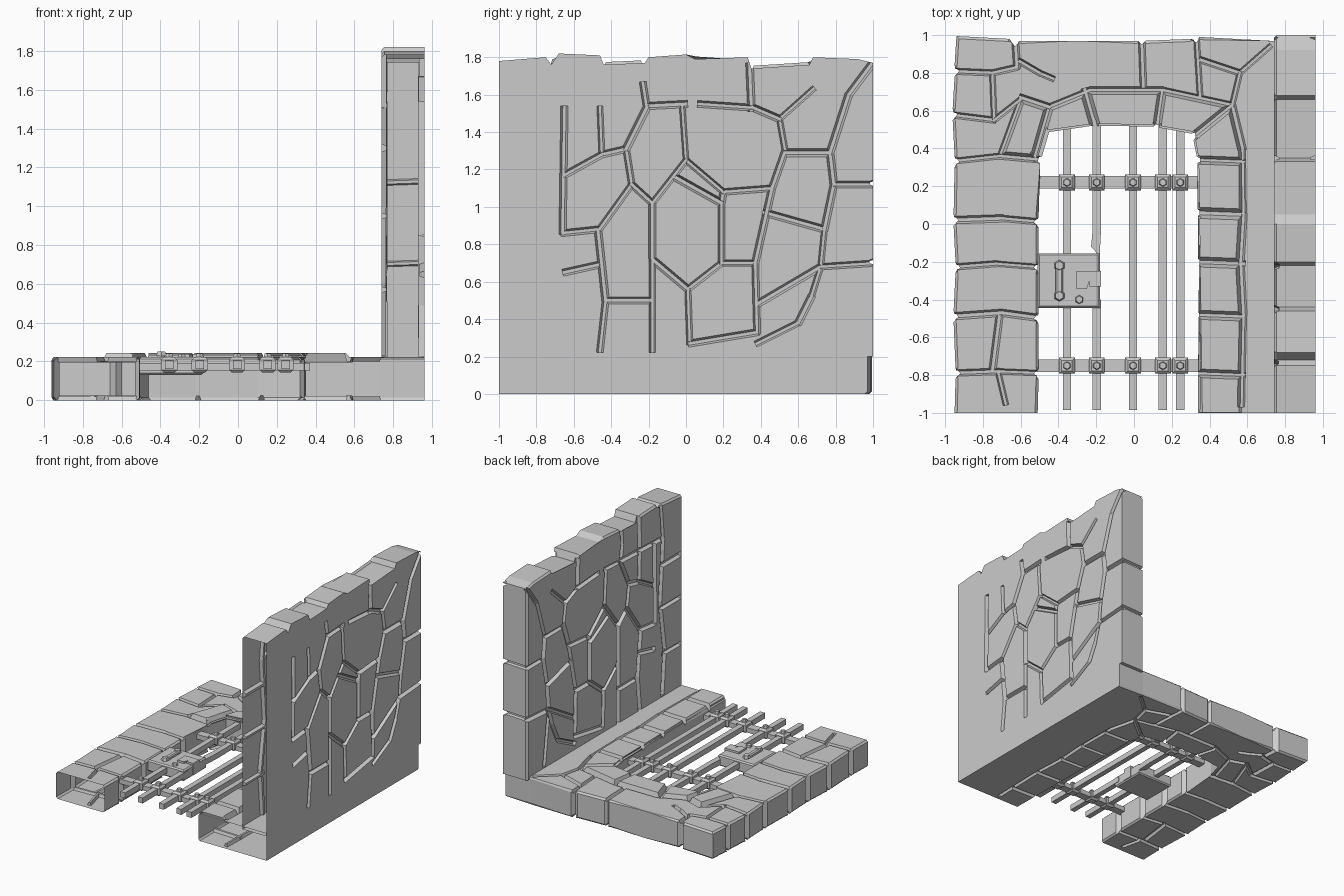
import bpy, bmesh, random
from mathutils import Vector

random.seed(4)


def make(name, bm):
    bmesh.ops.recalc_face_normals(bm, faces=bm.faces[:])
    me = bpy.data.meshes.new(name)
    bm.to_mesh(me)
    bm.free()
    ob = bpy.data.objects.new(name, me)
    bpy.context.scene.collection.objects.link(ob)
    return ob


def prism(name, pts, w0, w1, place, chamfer=None, size=0.014):
    """Extrude a 2D outline between w0 and w1; chamfer picks cap edges to soften."""
    bm = bmesh.new()
    a = [bm.verts.new(place(u, v, w0)) for u, v in pts]
    b = [bm.verts.new(place(u, v, w1)) for u, v in pts]
    bm.faces.new(a)
    bm.faces.new(b)
    for i in range(len(pts)):
        j = (i + 1) % len(pts)
        bm.faces.new((a[i], a[j], b[j], b[i]))
    if chamfer:
        caps = set(a), set(b)
        es = [e for e in bm.edges if any(set(e.verts) <= c for c in caps)
              and chamfer((e.verts[0].co + e.verts[1].co) / 2)]
        bmesh.ops.bevel(bm, geom=es, offset=size, segments=1, affect='EDGES', clamp_overlap=True)
    return make(name, bm)


def volume(me):
    bm = bmesh.new()
    bm.from_mesh(me)
    v = bm.calc_volume()
    bm.free()
    return v


def combine(ob, tool, op, low, high):
    """Apply a boolean, keeping it only when the volume changes plausibly."""
    v = volume(ob.data)
    for solver in ('MANIFOLD', 'EXACT'):
        m = ob.modifiers.new("cut", 'BOOLEAN')
        m.operation, m.solver, m.object = op, solver, tool
        dg = bpy.context.evaluated_depsgraph_get()
        me = bpy.data.meshes.new_from_object(ob.evaluated_get(dg))
        ob.modifiers.clear()
        if low * v <= volume(me) <= high * v:
            ob.data = me
            break
    bpy.data.objects.remove(tool)


def carve(ob, lines, place, width=0.017, depth=0.03):
    """Cut tapered mortar grooves; segments that do not touch are cut together."""
    groups = []
    for line in lines:
        for p, q in zip(line, line[1:]):
            p, q = Vector(p), Vector(q)
            g = 0.045
            r = (min(p.x, q.x) - g, max(p.x, q.x) + g, min(p.y, q.y) - g, max(p.y, q.y) + g)
            for grp in groups:
                if all(r[1] < s[0] or s[1] < r[0] or r[3] < s[2] or s[3] < r[2] for s, _, _ in grp):
                    grp.append((r, p, q))
                    break
            else:
                groups.append([(r, p, q)])
    for grp in groups:
        bm = bmesh.new()
        for _, p, q in grp:
            d = (q - p).normalized()
            n = Vector((-d.y, d.x))
            dep = depth * random.uniform(0.85, 1.1)
            top = random.uniform(0.028, 0.034)
            hw = width * random.uniform(0.85, 1.15)
            vs = []
            for c in (p - d * 0.009, q + d * 0.009):
                for s, w, h in ((-1, top, 1.7), (1, top, 1.7), (1, -dep, 0.5), (-1, -dep, 0.5)):
                    k = c + n * s * hw * h
                    vs.append(bm.verts.new(place(k.x, k.y, w)))
            for f in ((0, 1, 2, 3), (7, 6, 5, 4), (0, 4, 5, 1), (1, 5, 6, 2), (2, 6, 7, 3), (3, 7, 4, 0)):
                bm.faces.new([vs[i] for i in f])
        combine(ob, make("cutter", bm), 'DIFFERENCE', 0.95, 0.99999)


def open_end(ob):
    """The -y end of the masonry is an open shell."""
    bm = bmesh.new()
    bm.from_mesh(ob.data)
    gone = [f for f in bm.faces if f.normal.y < -0.9 and f.calc_center_median().y < -0.985]
    bmesh.ops.delete(bm, geom=gone, context='FACES')
    bm.to_mesh(ob.data)
    bm.free()


# Floor masonry: outline with a notch at each stone joint
flat = lambda u, v, w: (u, v, w)
outline = [(0.96, -1), (0.96, 0.97), (0.72, 0.97), (0.35, 0.99), (0.33, 0.96), (0.3, 0.98), (0.06, 0.97),
           (0.04, 0.95), (0.02, 0.97), (-0.3, 0.97), (-0.6, 0.97), (-0.63, 0.94), (-0.66, 0.98), (-0.94, 0.995)]
for y, x in ((0.81, -0.95), (0.58, -0.96), (0.33, -0.95), (0.02, -0.955), (-0.23, -0.945), (-0.49, -0.955), (-0.79, -0.945)):
    outline += [(x, y + 0.03), (x + 0.025, y), (x, y - 0.03)]
outline += [(-0.95, -1), (-0.51, -1)]
for y in (-0.79, -0.5, -0.23, 0.01):
    outline += [(-0.505, y - 0.03), (-0.53, y), (-0.505, y + 0.03)]
outline += [(-0.51, 0.33), (-0.46, 0.5), (-0.22, 0.52), (0.1, 0.53), (0.32, 0.49), (0.35, 0.34), (0.34, -1)]
floor = prism("floor_masonry", outline, 0, 0.222, flat, lambda c: c.y > -0.99 and c.x < 0.95)

# Raised arch and jamb ring
ring = [(0.348, -0.997), (0.356, 0.35), (0.33, 0.5), (0.1, 0.54), (-0.22, 0.53), (-0.47, 0.51), (-0.55, 0.35),
        (-0.7, 0.36), (-0.6, 0.66), (-0.45, 0.62), (-0.23, 0.7), (0.15, 0.7), (0.52, 0.62), (0.57, 0.4), (0.57, -0.997)]
combine(floor, prism("ring", ring, 0.19, 0.243, flat, lambda c: c.z > 0.2 and c.y > -0.99), 'UNION', 1.0001, 1.1)

joints = [
    [(-0.98, 0.81), (-0.75, 0.8), (-0.74, 0.55), (-0.98, 0.58)],
    [(-0.63, 1), (-0.62, 0.83), (-0.75, 0.8)],
    [(-0.62, 0.87), (-0.5, 0.8), (-0.43, 0.77)],
    [(-0.74, 0.55), (-0.6, 0.66), (-0.71, 0.36)],
    [(-0.98, 0.33), (-0.71, 0.36), (-0.49, 0.34)],
    [(-0.6, 0.67), (-0.45, 0.62), (-0.23, 0.71), (0.15, 0.71), (0.52, 0.63), (0.575, 0.4), (0.58, 0.05),
     (0.565, -0.2), (0.58, -0.48), (0.57, -0.96)],
    [(-0.45, 0.62), (-0.53, 0.34)], [(-0.26, 0.71), (-0.2, 0.5)], [(0.15, 0.71), (0.12, 0.51)], [(0.52, 0.63), (0.31, 0.46)],
    [(-0.98, 0.02), (-0.7, 0.03), (-0.48, 0.01)], [(-0.98, -0.23), (-0.73, -0.21), (-0.48, -0.23)],
    [(-0.98, -0.49), (-0.7, -0.47), (-0.48, -0.5)], [(-0.98, -0.79), (-0.72, -0.78), (-0.48, -0.79)],
    [(-0.72, -0.78), (-0.68, -0.95)], [(-0.71, -0.47), (-0.75, -0.78)],
    [(0.04, 1), (0.05, 0.71)], [(0.33, 1), (0.35, 0.67)], [(0.35, 0.87), (0.56, 0.8), (0.72, 0.94)], [(0.56, 0.8), (0.52, 0.63)],
] + [[(0.32, y + 0.01), (0.58, y)] for y in (0.33, 0.05, -0.21, -0.49, -0.8)]
carve(floor, joints, lambda u, v, w: (u, v, 0.222 + w), depth=0.025)
carve(floor, joints, lambda u, v, w: (u, v, -w), depth=0.022)
open_end(floor)

# Upright wall with an uneven top
side = lambda u, v, w: (w, u, v)
top = [(1, 1.77), (0.92, 1.79), (0.68, 1.8), (0.66, 1.76), (0.35, 1.74), (0.33, 1.8), (0.05, 1.79), (0, 1.815), (-0.2, 1.8),
       (-0.22, 1.77), (-0.44, 1.76), (-0.46, 1.81), (-0.68, 1.82), (-0.72, 1.76), (-0.75, 1.8), (-1, 1.78)]
wall = prism("wall_masonry", [(-1, 0.2), (1, 0.2)] + top, 0.74, 0.96, side,
             lambda c: c.x < 0.8 and c.y > -0.99 and c.z > 0.3)

cracks = [
    [(-0.65, 1.53), (-0.66, 0.86), (-0.47, 0.88)], [(-0.65, 1.17), (-0.45, 1.28)],
    [(-0.46, 1.53), (-0.45, 1.28), (-0.32, 1.31), (-0.21, 1.53)],
    [(-0.32, 1.31), (-0.29, 1.12), (-0.47, 0.87), (-0.43, 0.5), (-0.46, 0.23)],
    [(-0.29, 1.12), (-0.18, 1.02), (-0.18, 0.73), (-0.18, 0.23)], [(-0.43, 0.5), (-0.19, 0.5)],
    [(-0.18, 1.02), (0, 1.25), (-0.02, 1.53)], [(-0.65, 0.65), (-0.47, 0.69)],
    [(-0.2, 1.54), (0, 1.55)], [(-0.21, 1.53), (-0.23, 1.66)],
    [(-0.06, 1.16), (0.19, 1.02), (0.19, 0.7), (0.01, 0.56), (-0.18, 0.72)],
    [(0, 1.25), (0.2, 1.08), (0.46, 1.1), (0.53, 1.3), (0.5, 1.47), (0.36, 1.53), (0.07, 1.55)],
    [(0.19, 0.7), (0.37, 0.7), (0.46, 1.1)], [(0.01, 0.56), (0.02, 0.27), (0.38, 0.33), (0.37, 0.7)],
    [(0.5, 1.47), (0.68, 1.63)], [(0.53, 1.29), (0.77, 1.29), (0.87, 1.6), (0.99, 1.76)], [(0.2, 1.08), (0.19, 1.02)],
    [(0.77, 1.29), (0.79, 1.12), (0.74, 0.88), (0.72, 0.68)], [(0.42, 0.97), (0.74, 0.88)],
    [(0.79, 1.12), (1.02, 1.12)], [(0.72, 0.68), (1.02, 0.7)],
    [(0.38, 0.48), (0.72, 0.68)], [(0.38, 0.27), (0.6, 0.38), (0.67, 0.52), (0.72, 0.68)], [(0.35, 1.52), (0.34, 1.76)],
]
carve(wall, cracks, lambda u, v, w: (0.96 + w, u, v))

# Inner side also has corner stones and a top course
corner = [
    [(-0.75, 0.24), (-0.78, 0.6), (-0.72, 1), (-0.76, 1.5), (-0.73, 1.82)], [(0.72, 0.68), (0.78, 0.24)],
    [(-0.76, 1.52), (-0.46, 1.53), (-0.21, 1.54)], [(-0.45, 1.8), (-0.46, 1.53)], [(-0.23, 1.66), (-0.22, 1.82)],
]
corner += [[(-0.98, z), (-0.75, z)] for z in (0.57, 0.95, 1.3)]
carve(wall, cracks + corner, lambda u, v, w: (0.74 - w, u, v), width=0.019, depth=0.028)
carve(wall, [[(0.7, z), (1, z + 0.01)] for z in (0.7, 1.12)], lambda u, v, w: (u, 1 + w, v), depth=0.02)
open_end(wall)


# Iron grate
def box(name, x0, x1, y0, y1, z0, z1, bevel=0.0):
    pts = [(x0, y0), (x1, y0), (x1, y1), (x0, y1)]
    return prism(name, pts, z0, z1, flat, (lambda c: True) if bevel else None, bevel)


def rivet(name, x, y, z, r, h):
    bm = bmesh.new()
    bmesh.ops.create_cone(bm, cap_ends=True, segments=6, radius1=r, radius2=r * 0.75, depth=h)
    make(name, bm).location = (x, y, z)


bars = (-0.355, -0.197, -0.005, 0.153, 0.245)
for i, x in enumerate(bars):
    h = 0.022
    if i == 1:  # snapped bar
        prism("broken_bar", [(x - h, 0.56), (x - h, -0.03), (x - 0.03, -0.12), (x + 0.015, -0.17), (x + h, -0.04), (x + h, 0.56)],
              0.16, 0.205, flat)
        box("broken_bar_lower", x - h, x + h, -0.985, -0.4, 0.16, 0.205)
    else:
        box("upright_bar", x - h, x + h, -0.985, 0.56, 0.16, 0.205)
for y in (0.22, -0.75):
    box("cross_bar", -0.53, 0.37, y - 0.033, y + 0.033, 0.153, 0.192)
    for x in bars:
        box("collar", x - 0.042, x + 0.042, y - 0.042, y + 0.042, 0.143, 0.222, 0.014)
        rivet("collar_rivet", x, y, 0.228, 0.024, 0.024)

# Lock plate with handle and catch
box("lock_plate", -0.51, -0.18, -0.445, -0.155, 0.13, 0.222, 0.01)
prism("lock_handle", [(-0.415, -0.22), (-0.395, -0.195), (-0.375, -0.22), (-0.375, -0.38), (-0.395, -0.405), (-0.415, -0.38)],
      0.22, 0.245, flat, lambda c: c.z > 0.23, 0.008)
for y in (-0.22, -0.38):
    rivet("handle_rivet", -0.395, y, 0.24, 0.03, 0.024)
prism("lock_catch", [(-0.305, -0.25), (-0.175, -0.25), (-0.175, -0.33), (-0.235, -0.33), (-0.235, -0.3), (-0.25, -0.345), (-0.305, -0.345)],
      0.14, 0.238, flat)
rivet("lock_rivet", -0.29, -0.4, 0.228, 0.025, 0.022)
